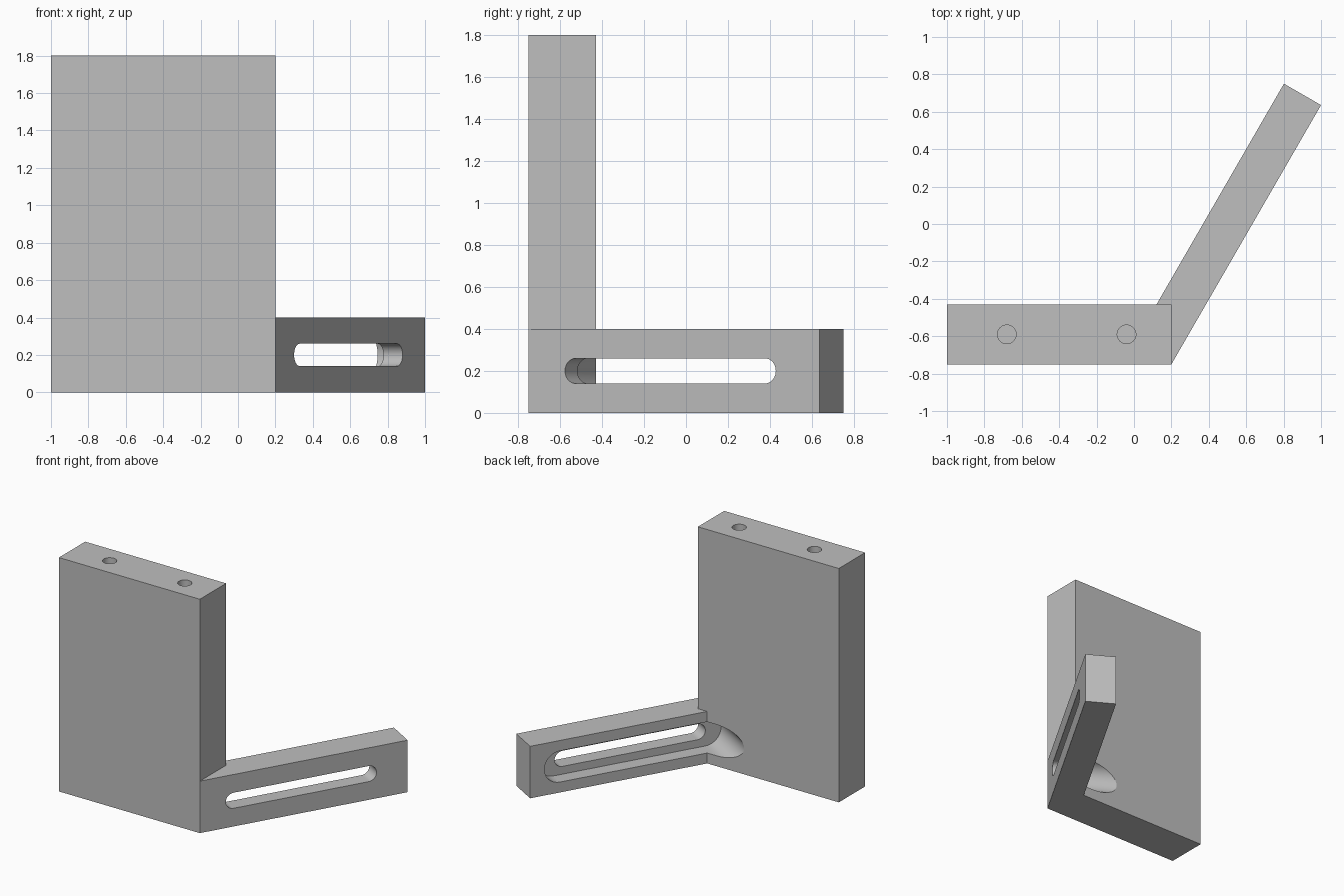
import bpy, bmesh
from math import radians, pi, cos, sin
from mathutils import Matrix

cube = bpy.data.objects.get("Cube")
if cube:
    bpy.data.objects.remove(cube, do_unlink=True)

grey = bpy.data.materials.new("plain grey")
grey.use_nodes = True
colour = (0.52, 0.52, 0.52, 1)
grey.diffuse_color = colour
grey.node_tree.nodes["Principled BSDF"].inputs["Base Color"].default_value = colour

# Arm frame: local x runs along the arm, y through its thickness, z up
ARM = Matrix.Translation((0.2, -0.75, 0)) @ Matrix.Rotation(radians(60), 4, "Z")


def prism(name, outline, vector, matrix=Matrix()):
    """Closed solid made by extruding a flat outline along a vector."""
    bm = bmesh.new()
    face = bm.faces.new([bm.verts.new(p) for p in outline])
    new = bmesh.ops.extrude_face_region(bm, geom=[face], use_keep_orig=True)["geom"]
    verts = [v for v in new if isinstance(v, bmesh.types.BMVert)]
    bmesh.ops.translate(bm, verts=verts, vec=vector)
    bmesh.ops.recalc_face_normals(bm, faces=bm.faces[:])
    bm.transform(matrix)
    mesh = bpy.data.meshes.new(name)
    bm.to_mesh(mesh)
    bm.free()
    mesh.materials.append(grey)
    obj = bpy.data.objects.new(name, mesh)
    bpy.context.collection.objects.link(obj)
    return obj


def box(name, lo, hi, matrix=Matrix()):
    (x0, y0, z0), (x1, y1, z1) = lo, hi
    outline = [(x0, y0, z0), (x1, y0, z0), (x1, y1, z0), (x0, y1, z0)]
    return prism(name, outline, (0, 0, z1 - z0), matrix)


def slot(name, start, end, radius, near, far, steps=20):
    """Round-ended slot cutter running through the arm's thickness."""
    outline = []
    for centre, first in ((end - radius, -pi / 2), (start + radius, pi / 2)):
        for i in range(steps + 1):
            a = first + pi * i / steps
            outline.append((centre + radius * cos(a), near, 0.2 + radius * sin(a)))
    return prism(name, outline, (0, far - near, 0), ARM)


def hole(name, x, y, radius, bottom, top, steps=40):
    ring = [2 * pi * i / steps for i in range(steps)]
    outline = [(x + radius * cos(a), y + radius * sin(a), bottom) for a in ring]
    return prism(name, outline, (0, 0, top - bottom))


def combine(target, tool, operation):
    mod = target.modifiers.new(tool.name, "BOOLEAN")
    mod.operation = operation
    mod.solver = "EXACT"
    mod.object = tool
    bpy.context.view_layer.objects.active = target
    bpy.ops.object.modifier_apply(modifier=mod.name)
    bpy.data.objects.remove(tool, do_unlink=True)


# Upright block with the angled arm fused to its corner
bracket = box("angled_bracket", (-1, -0.75, 0), (0.2, -0.43, 1.8))
combine(bracket, box("arm", (0, 0, 0), (1.6, 0.229, 0.4), ARM), "UNION")

# Through slot, and the wider recess behind it that also scoops the block
combine(bracket, slot("arm_slot", 0.2, 1.36, 0.06, -0.1, 0.2), "DIFFERENCE")
combine(bracket, slot("slot_recess", 0.08, 1.49, 0.12, 0.118, 0.8), "DIFFERENCE")

# Blind mounting holes in the top
for x in (-0.68, -0.04):
    combine(bracket, hole("top_hole", x, -0.59, 0.05, 1.4, 1.9), "DIFFERENCE")

bpy.ops.object.select_all(action="DESELECT")
bracket.select_set(True)
bpy.context.view_layer.objects.active = bracket
bpy.ops.object.shade_smooth_by_angle(angle=radians(30))
